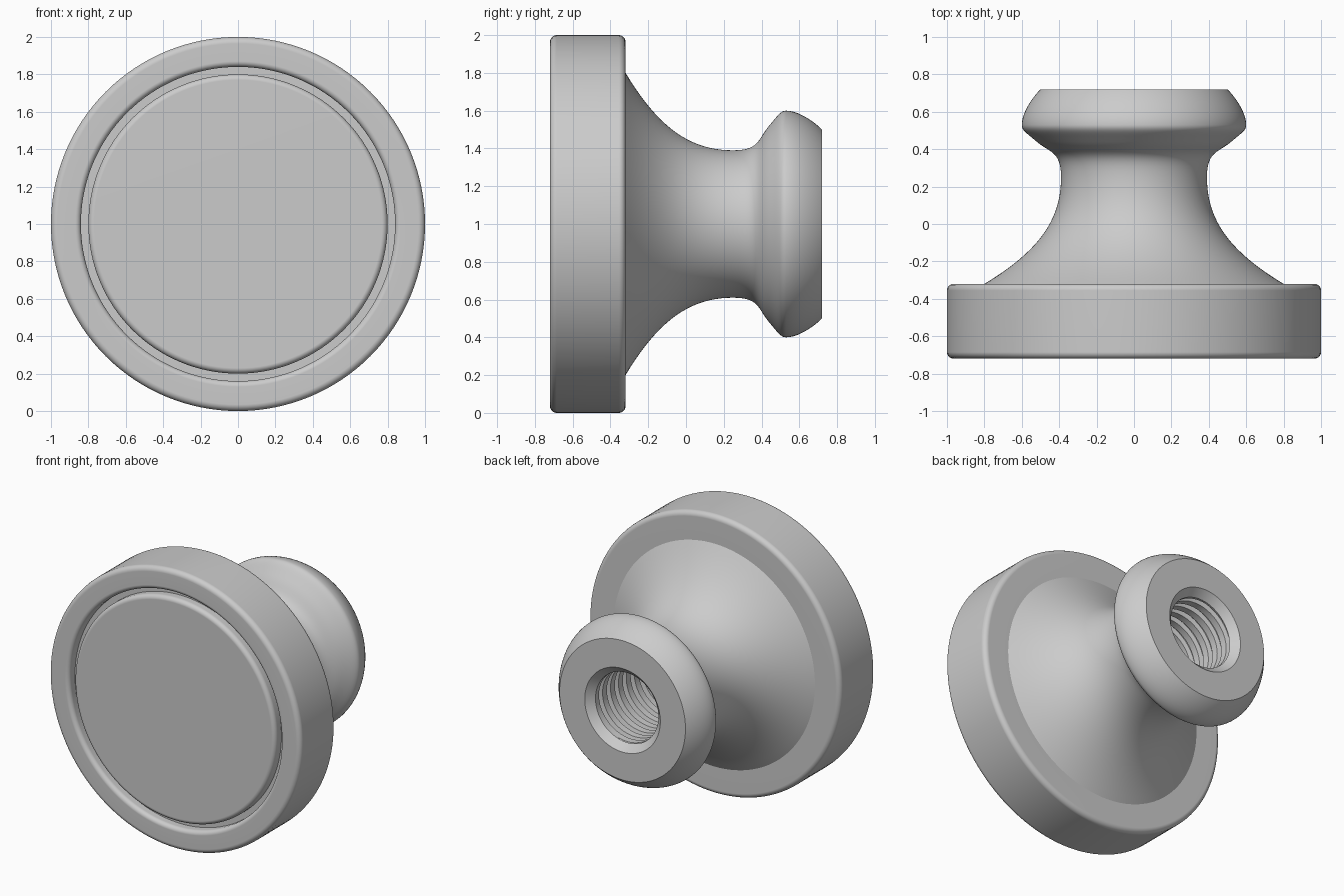
import bpy, bmesh, math
from mathutils import Vector

cube = bpy.data.objects.get("Cube")
if cube:
    bpy.data.objects.remove(cube, do_unlink=True)

SEGMENTS = 128
AXIS_HEIGHT = 1.0

grey = bpy.data.materials.new("satin grey")
grey.use_nodes = True
COLOUR = (0.6, 0.6, 0.6, 1)
grey.diffuse_color = COLOUR
grey.node_tree.nodes["Principled BSDF"].inputs["Base Color"].default_value = COLOUR


def bezier(a, b, c, d, steps=12):
    """Points of a cubic curve, without its first point."""
    a, b, c, d = (Vector(p) for p in (a, b, c, d))
    out = []
    for i in range(1, steps + 1):
        t = i / steps
        u = 1 - t
        out.append(tuple(a * u**3 + b * 3*u*u*t + c * 3*u*t*t + d * t**3))
    return out


def fillet(corner, before, after, radius, steps=5):
    """Rounded corner of a profile with square sides."""
    corner = Vector(corner)
    u = (Vector(before) - corner).normalized() * radius
    v = (Vector(after) - corner).normalized() * radius
    points = []
    for i in range(steps + 1):
        a = math.pi / 2 * i / steps
        points.append(tuple(corner + u * (1 - math.sin(a)) + v * (1 - math.cos(a))))
    return points


def finish(name, bm):
    mesh = bpy.data.meshes.new(name)
    bm.to_mesh(mesh)
    bm.free()
    obj = bpy.data.objects.new(name, mesh)
    obj.location.z = AXIS_HEIGHT
    mesh.materials.append(grey)
    bpy.context.collection.objects.link(obj)
    bpy.ops.object.select_all(action="DESELECT")
    obj.select_set(True)
    bpy.context.view_layer.objects.active = obj
    bpy.ops.object.shade_smooth_by_angle(angle=math.radians(30))
    weighted = obj.modifiers.new("flat face shading", "WEIGHTED_NORMAL")
    weighted.keep_sharp = True
    return obj


def lathe(name, profile):
    """Turn a (radius, y) profile around the y axis."""
    bm = bmesh.new()
    verts = [bm.verts.new((r, y, 0)) for r, y in profile]
    edges = [bm.edges.new(pair) for pair in zip(verts, verts[1:])]
    bmesh.ops.spin(bm, geom=verts + edges, cent=(0, 0, 0), axis=(0, 1, 0),
                   angle=math.tau, steps=SEGMENTS)
    bmesh.ops.remove_doubles(bm, verts=bm.verts, dist=0.0001)
    bmesh.ops.recalc_face_normals(bm, faces=bm.faces)
    return finish(name, bm)


FRONT, FLANGE_BACK, BACK = -0.72, -0.32, 0.72
GROOVE = FRONT + 0.07
RIM, GROOVE_OUT, GROOVE_IN = 1.0, 0.84, 0.80
MOUTH, BORE, BORE_END = 0.30, 0.25, 0.0

# Knob body: grooved flange, flared neck and rounded grip
body = [(0, GROOVE), (GROOVE_OUT, GROOVE)]
body += fillet((GROOVE_OUT, FRONT), (GROOVE_OUT, GROOVE), (RIM, FRONT), 0.03)
body += fillet((RIM, FRONT), (GROOVE_OUT, FRONT), (RIM, FLANGE_BACK), 0.035)
body += fillet((RIM, FLANGE_BACK), (RIM, FRONT), (GROOVE_IN, FLANGE_BACK), 0.035)
body.append((0.80, FLANGE_BACK))
body += bezier((0.80, FLANGE_BACK), (0.50, -0.14), (0.39, 0.03), (0.39, 0.25), 20)
body += bezier((0.39, 0.25), (0.39, 0.39), (0.45, 0.38), (0.52, 0.44))
body += bezier((0.52, 0.44), (0.575, 0.487), (0.60, 0.50), (0.60, 0.53), 8)
body += bezier((0.60, 0.53), (0.60, 0.59), (0.55, 0.67), (0.50, BACK), 10)
body += [(MOUTH, BACK), (BORE, BACK - 0.05)]
lathe("knob_body", body)

# Round front plate set inside the flange
plate = [(0, FRONT)]
plate += fillet((GROOVE_IN, FRONT), (0, FRONT), (GROOVE_IN, GROOVE), 0.03)
plate.append((GROOVE_IN, GROOVE))
lathe("front_plate", plate)


def threaded_bore(name, start, end, pitch):
    """Inward-facing tube with a helical groove and a flat end."""
    shape = [(0.0, BORE), (0.55, BORE), (0.65, BORE + 0.03), (0.9, BORE + 0.03)]
    turns = math.ceil((end - start) / pitch)
    rows = [(start + (k + phase) * pitch, r)
            for k in range(-1, turns + 1) for phase, r in shape]
    bm = bmesh.new()
    grid = []
    for y, r in rows:
        ring = []
        for i in range(SEGMENTS + 1):
            a = math.tau * i / SEGMENTS
            yy = y + pitch * i / SEGMENTS
            inside = start < yy < end
            rr = r if inside else BORE
            yy = min(max(yy, start), end)
            ring.append(bm.verts.new((rr * math.cos(a), yy, rr * math.sin(a))))
        grid.append(ring)
    for low, high in zip(grid, grid[1:]):
        for i in range(SEGMENTS):
            bm.faces.new((low[i], low[i + 1], high[i + 1], high[i]))
    cap = [bm.verts.new((BORE * math.cos(a), start, BORE * math.sin(a)))
           for a in (math.tau * i / SEGMENTS for i in range(SEGMENTS))]
    bm.faces.new(cap[::-1])
    bmesh.ops.remove_doubles(bm, verts=bm.verts, dist=0.0001)
    bmesh.ops.dissolve_degenerate(bm, edges=bm.edges, dist=0.0001)
    return finish(name, bm)


# Threaded hole in the back of the grip
threaded_bore("threaded_hole", BORE_END, BACK - 0.05, 0.09)
